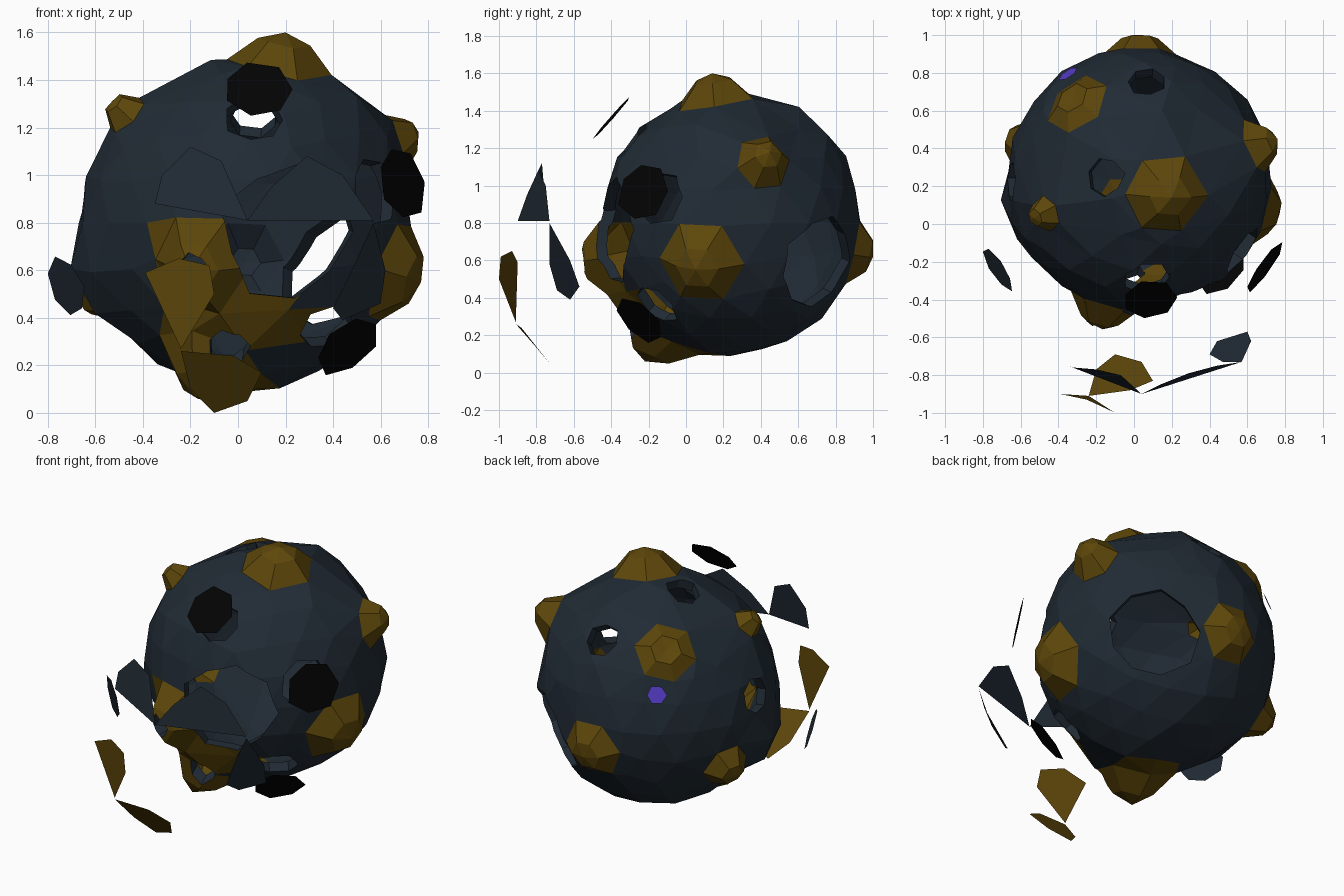
import bpy, bmesh, math, random
from mathutils import Vector as V

if "Cube" in bpy.data.objects:
    bpy.data.objects.remove(bpy.data.objects["Cube"])

random.seed(4)
C = V((0.03, 0.24, 0.80))
R = 0.70


def material(name, rgb):
    m = bpy.data.materials.new(name)
    m.diffuse_color = (*rgb, 1)
    m.use_nodes = True
    m.node_tree.nodes["Principled BSDF"].inputs["Base Color"].default_value = m.diffuse_color
    return m


slate = material("slate", (0.015, 0.024, 0.035))
mustard = material("mustard", (0.11, 0.062, 0.003))
purple = material("purple", (0.09, 0.045, 0.55))
dark = material("dark", (0.001, 0.001, 0.001))


def mesh_object(name, bm, mats):
    me = bpy.data.meshes.new(name)
    bm.to_mesh(me)
    bm.free()
    ob = bpy.data.objects.new(name, me)
    bpy.context.collection.objects.link(ob)
    for m in mats:
        me.materials.append(m)
    return ob


def plate(name, pts, mat):
    # single thin polygon, facing away from the body centre
    bm = bmesh.new()
    f = bm.faces.new([bm.verts.new(p) for p in pts])
    f.normal_update()
    if f.normal.dot(f.calc_center_median() - C) < 0:
        f.normal_flip()
    return mesh_object(name, bm, [mat])


def ring(center, radius, n=7):
    # irregular polygon tangent to the body
    q = (V(center) - C).to_track_quat('Z', 'Y')
    pts = []
    for i in range(n):
        a = 2 * math.pi * i / n
        r = radius * random.uniform(0.9, 1.08)
        pts.append(V(center) + q @ V((r * math.cos(a), r * math.sin(a), 0)))
    return pts


# mustard bumps: peak position, base radius
bumps = [
    ((0.20, 0.14, 1.60), 0.23), ((-0.53, 0.03, 1.31), 0.10),
    ((-0.32, 0.66, 1.27), 0.19), ((0.76, 0.45, 1.18), 0.15),
    ((0.77, 0.05, 0.55), 0.25), ((0.03, 1.00, 0.62), 0.20),
    ((-0.67, 0.46, 0.47), 0.15), ((-0.20, -0.57, 0.60), 0.22),
    ((-0.17, -0.22, 0.06), 0.24),
]
# mustard areas around the front opening
patches = [((-0.17, -0.40, 0.65), 0.22), ((-0.07, -0.32, 0.34), 0.24),
           ((0.20, -0.34, 0.40), 0.15), ((-0.05, 0.05, 0.12), 0.16)]
# gentle unevenness of the rock (peak, radius)
swells = [((0.58, 0.28, 1.33), 0.36), ((-0.48, 0.30, 1.28), 0.25),
          ((-0.68, 0.05, 0.55), 0.3), ((0.05, 0.72, 1.38), 0.28),
          ((-0.07, -0.38, 0.32), 0.26), ((0.02, 0.08, 0.07), 0.2)]

# hollow body shell, each bump snapped to a vertex with its ring at the base radius
bm = bmesh.new()
bmesh.ops.create_icosphere(bm, subdivisions=3, radius=1)
bm.verts.ensure_lookup_table()
peaks = []
for p, r in bumps:
    d = (V(p) - C).normalized()
    pv = min(bm.verts, key=lambda v: (v.co - d).length)
    around = [e.other_vert(pv) for e in pv.link_edges]
    for n in around:
        t = (n.co - pv.co).normalized()
        n.co = (d + (t - d * t.dot(d)).normalized() * r / R).normalized()
    pv.co = d
    peaks.append(pv)
for v in bm.verts:
    d = v.co.normalized()
    h = R + random.uniform(-0.008, 0.008)
    for peak, r in swells:
        o = V(peak) - C
        dist = (d - o.normalized()).length * R
        h += (o.length - R) * max(0, min(1, 1.3 * (1 - dist / r)))
    v.co = C + d * h
for f in bm.faces:
    c = (f.calc_center_median() - C).normalized() * R
    for p, r in patches:
        if (c - (V(p) - C).normalized() * R).length < r:
            f.material_index = 1
for pv, (p, r) in zip(peaks, bumps):
    pv.co = p
    for f in pv.link_faces:
        f.material_index = 1
    # rounded shoulder halfway up the bump
    d = (V(p) - C).normalized()
    mids = [bmesh.utils.edge_split(e, pv, 0.5)[1] for e in list(pv.link_edges)]
    bmesh.ops.connect_verts(bm, verts=mids)
    for m in mids:
        m.co += d * 0.035
bmesh.ops.triangulate(bm, faces=bm.faces[:])
body = mesh_object("rock_shell", bm, [slate, mustard])

mod = body.modifiers.new("thickness", 'SOLIDIFY')
mod.thickness = 0.06
mod.offset = -1

# holes through the shell: surface point, radius
holes = [
    ((0.21, -0.42, 0.76), 0.28), ((0.07, -0.26, 1.21), 0.125),
    ((-0.15, 0.25, 1.46), 0.10), ((0.07, 0.75, 1.27), 0.10),
    ((0.58, -0.15, 0.94), 0.15), ((0.38, -0.16, 0.36), 0.13),
    ((0.44, 0.70, 0.59), 0.26), ((-0.62, 0.22, 0.90), 0.11),
    ((-0.18, -0.50, 0.61), 0.07), ((-0.04, -0.30, 0.28), 0.09),
]
cutters = []
for p, r in holes:
    d = (V(p) - C).normalized()
    loop = ring(C + d * R, r, 9 if r > 0.2 else 7)
    bm = bmesh.new()
    low = [bm.verts.new(q - d * 0.3) for q in loop]
    high = [bm.verts.new(q + d * 0.4) for q in loop]
    bm.faces.new(low)
    bm.faces.new(high)
    n = len(loop)
    for k in range(n):
        j = (k + 1) % n
        bm.faces.new((low[k], low[j], high[j], high[k]))
    bmesh.ops.recalc_face_normals(bm, faces=bm.faces[:])
    cut = mesh_object("hole_cutter", bm, [])
    cut.hide_render = True
    cutters.append(cut)
    mod = body.modifiers.new("hole", 'BOOLEAN')
    mod.operation = 'DIFFERENCE'
    mod.solver = 'EXACT'
    mod.object = cut

# bake the holes and drop the cutters
dg = bpy.context.evaluated_depsgraph_get()
done = bpy.data.meshes.new_from_object(body.evaluated_get(dg))
body.modifiers.clear()
body.data = done
for cut in cutters:
    bpy.data.objects.remove(cut)
# the inner back wall is slate
for f in done.polygons:
    if f.center.y > 0.6 and f.normal.dot(f.center - C) < 0:
        f.material_index = 0

# plugs floating off their holes
for name, c, r in [("plug_top", (0.08, -0.40, 1.36), 0.15),
                   ("plug_right", (0.69, -0.23, 0.97), 0.16),
                   ("plug_low", (0.46, -0.25, 0.28), 0.15)]:
    plate(name, ring(c, r), dark)
plate("plug_left", ring((-0.72, -0.24, 0.53), 0.13), slate)

# pieces broken off the front opening
plate("fragment_upper_left", [(-.35, -.75, .88), (-.32, -.76, 1.0), (-.2, -.77, 1.12),
                              (-.07, -.8, 1.06), (.04, -.9, .81)], slate)
plate("fragment_upper_right", [(.04, -.9, .81), (.14, -.85, .95), (.29, -.79, 1.08),
                               (.44, -.75, 1.0), (.57, -.73, .81)], slate)
plate("fragment_right", [(.57, -.73, .8), (.47, -.73, .58), (.4, -.69, .44),
                         (.44, -.62, .39), (.6, -.57, .46), (.62, -.62, .6)], slate)
plate("fragment_left", [(-.39, -.9, .59), (-.25, -.93, .65), (-.12, -.99, .62),
                        (-.1, -1, .5), (-.24, -.91, .27)], mustard)
plate("fragment_low", [(-.24, -.91, .26), (-.02, -.88, .24), (.1, -.83, .17),
                       (.04, -.73, .05), (-.1, -.69, 0), (-.2, -.77, .1)], mustard)

# small purple gem set into the back
hit = (V((-0.33, 0.77, 1.03)) - C).normalized()
plate("gem", ring(C + hit * (R + 0.015), 0.06, 6), purple)
